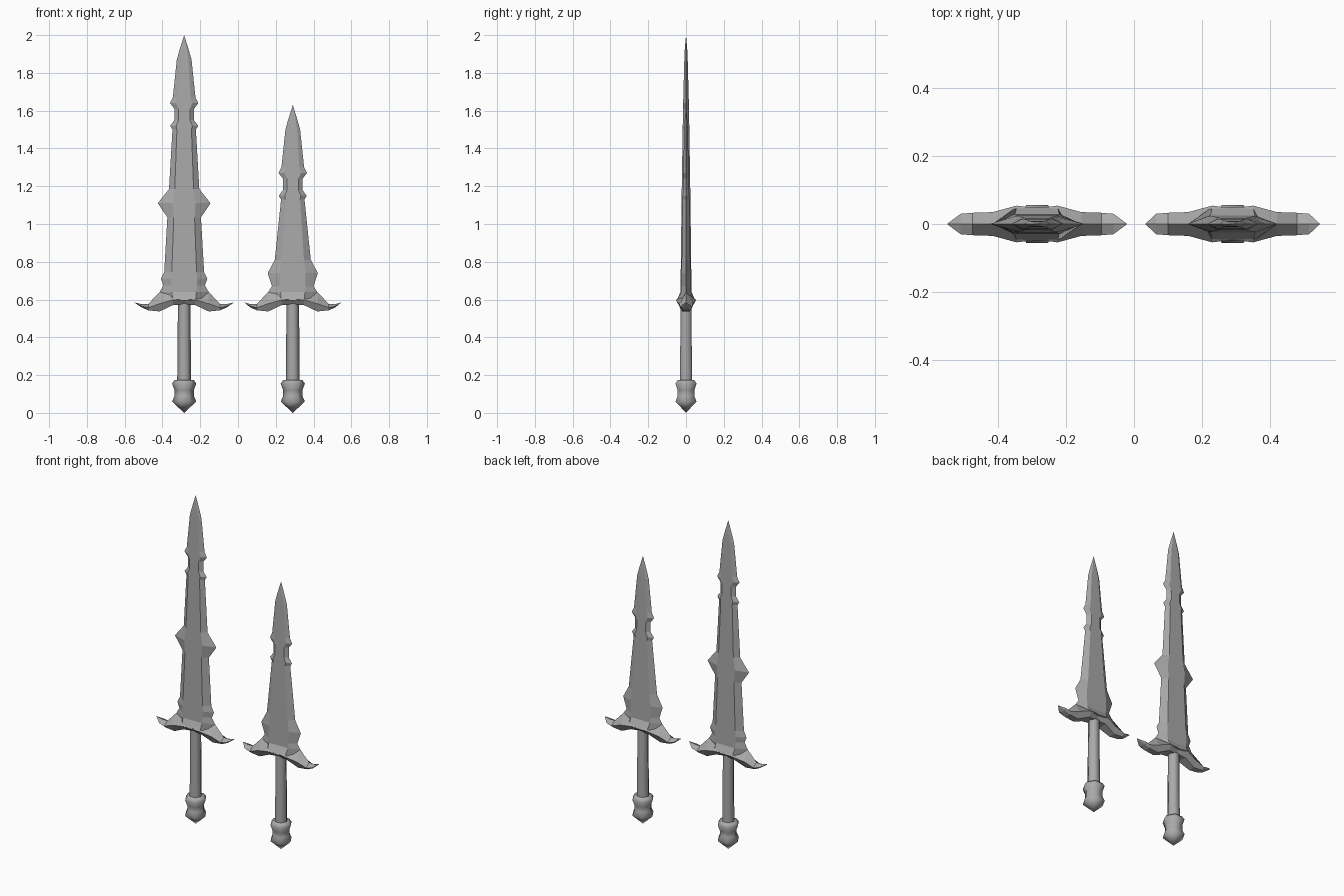
import bpy, bmesh
from math import cos, sin, pi, sqrt

default_cube = bpy.data.objects.get("Cube")
if default_cube:
    bpy.data.objects.remove(default_cube, do_unlink=True)

grey = (.4, .4, .4, 1)
steel = bpy.data.materials.new("grey_steel")
steel.use_nodes = True
steel.diffuse_color = grey
steel.node_tree.nodes["Principled BSDF"].inputs["Base Color"].default_value = grey


def loft(name, rings, x):
    """Skin a list of equal rings into a closed, flat-shaded object placed at x."""
    bm = bmesh.new()
    loops = [[bm.verts.new(point) for point in ring] for ring in rings]
    for lower, upper in zip(loops, loops[1:]):
        for i in range(len(lower)):
            bm.faces.new((lower[i - 1], lower[i], upper[i], upper[i - 1]))
    bm.faces.new(loops[0])
    bm.faces.new(loops[-1])
    bmesh.ops.remove_doubles(bm, verts=bm.verts, dist=.0005)
    bmesh.ops.recalc_face_normals(bm, faces=bm.faces)
    mesh = bpy.data.meshes.new(name)
    bm.to_mesh(mesh)
    bm.free()
    mesh.materials.append(steel)
    part = bpy.data.objects.new(name, mesh)
    part.location.x = x
    bpy.context.collection.objects.link(part)
    return part


def make_blade(name, x, tip, barbs):
    """Tapered blade; each barb is a height, a reach past the edge and a spread."""
    base = .67
    shoulder = tip - .5

    def taper(z):
        return .11 - .048 * (z - base) / (shoulder - base)

    # Outline rows: height, edge half-width, flat half-width
    rows = [(.64, .13, .065)]
    for z, reach, spread in barbs:
        rows += [(z + step, taper(z + step) + extra, .62 * taper(z + step) + extra / 6)
                 for step, extra in ((-spread, 0), (0, reach), (spread, 0))]
    rows.append((shoulder, taper(shoulder), .62 * taper(shoulder)))
    # Twin notched barbs and the point, measured down from the tip
    point = ((.48, .074), (.45, .052), (.39, .052), (.36, .075),
             (.33, .06), (.13, .039), (.08, .025), (0, 0))
    rows += [(tip - drop, edge, .58 * edge) for drop, edge in point]

    def ring(z, edge, flat, depth):
        return [(-edge, 0, z), (-flat, -depth, z), (flat, -depth, z),
                (edge, 0, z), (flat, depth, z), (-flat, depth, z)]

    # The root thickens into the guard
    rings = [ring(.595, .1, .06, .05)]
    rings += [ring(z, edge, flat, .025 * sqrt(max(tip - z, 0))) for z, edge, flat in rows]
    loft(name, rings, x)


def make_guard(name, x, span):
    """Swept wings mirrored about the blade, with a ridge on both faces."""
    # Stations: distance out, top height, bottom height, half-depth
    wing = [(.06, .64, .57, .054), (.13, .64, .537, .035), (.19, .577, .543, .033),
            (.225, .576, .558, .03), (span, .585, .585, 0)]
    mirrored = [(-out, *rest) for out, *rest in reversed(wing)]
    rings = []
    for out, top, bottom, depth in mirrored + [(0, .64, .575, .046)] + wing:
        ridge = bottom + .4 * (top - bottom)
        keel = depth * .55
        rings.append([(out, 0, top), (out, -depth, ridge), (out, -keel, bottom),
                      (out, keel, bottom), (out, depth, ridge)])
    loft(name, rings, x)


def make_turned(name, x, profile):
    """Six-sided turned part with softened sides, from height and radius pairs."""
    angles = [side * pi / 3 for side in range(6)]
    rings = [[(radius * cos(a), radius * sin(a), z) for a in angles] for z, radius in profile]
    part = loft(name, rings, x)
    bpy.ops.object.select_all(action='DESELECT')
    part.select_set(True)
    bpy.context.view_layer.objects.active = part
    bpy.ops.object.shade_smooth_by_angle(angle=pi * .36)


def make_sword(size, x, tip, span, barbs):
    make_blade(size + "_blade", x, tip, barbs)
    make_guard(size + "_guard", x, span)
    make_turned(size + "_grip", x, [(.15, .037), (.59, .033)])
    make_turned(size + "_pommel", x, [(0, 0), (.06, .064), (.09, .051),
                                      (.12, .051), (.155, .064), (.175, .05)])


make_sword("long_sword", -.285, 2, .265, [(.71, .015, .035), (1.11, .055, .075)])
make_sword("short_sword", .29, 1.63, .257, [(.74, .03, .07)])
